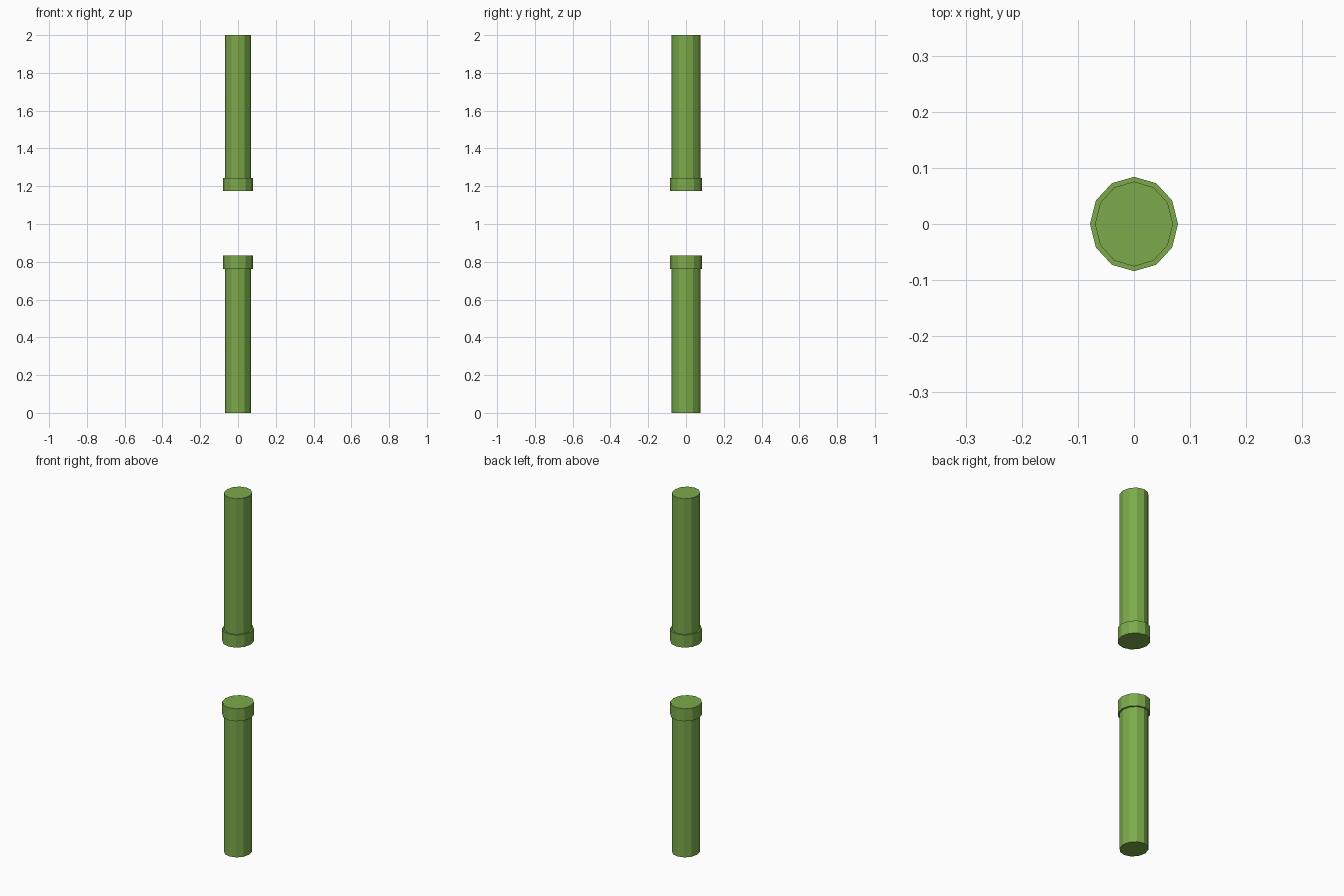
import bpy

if "Cube" in bpy.data.objects:
    bpy.data.objects.remove(bpy.data.objects["Cube"])

SIDES = 12
green = bpy.data.materials.new("pipe_green")
green.diffuse_color = (0.2, 0.4, 0.07, 1)
green.use_nodes = True
green.node_tree.nodes["Principled BSDF"].inputs["Base Color"].default_value = green.diffuse_color


def tube(name, rx, ry, z0, z1):
    """Closed flat-sided oval cylinder between two heights."""
    bpy.ops.mesh.primitive_cylinder_add(
        vertices=SIDES, radius=1, depth=1, location=(0, 0, (z0 + z1) / 2))
    ob = bpy.context.object
    ob.name = name
    ob.scale = (rx, ry, z1 - z0)
    bpy.ops.object.transform_apply(location=False, rotation=False, scale=True)
    ob.data.materials.append(green)


# Each pipe: a shaft plus a wider rim facing the gap
SHAFT = (0.0695, 0.0755)
RIM = (0.0785, 0.084)
tube("lower_pipe_shaft", *SHAFT, 0.0, 0.763)
tube("lower_pipe_rim", *RIM, 0.763, 0.833)
tube("upper_pipe_rim", *RIM, 1.174, 1.244)
tube("upper_pipe_shaft", *SHAFT, 1.244, 2.0)
